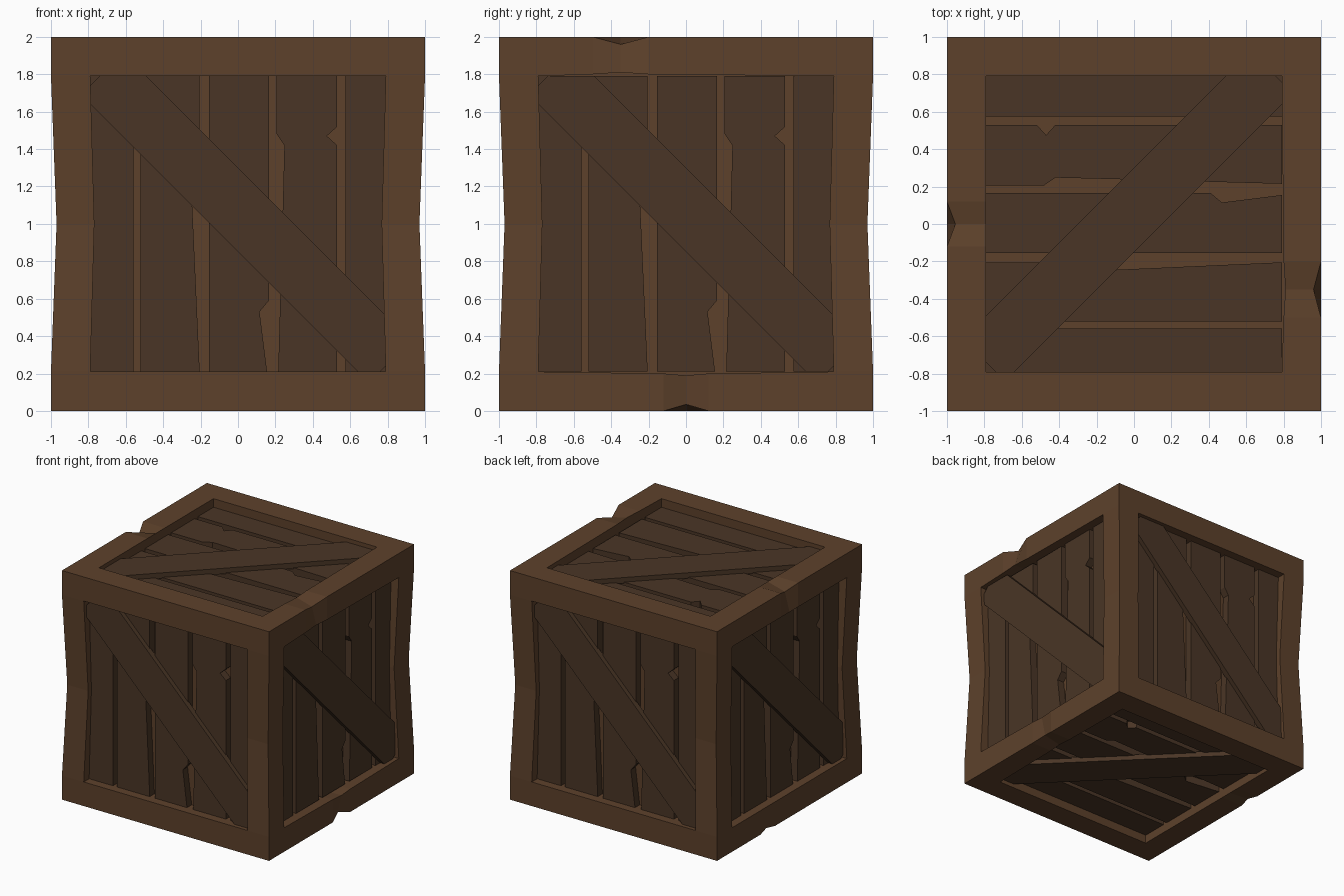
import bpy
import bmesh
from mathutils import Vector, Matrix

cube = bpy.data.objects.get("Cube")
if cube:
    bpy.data.objects.remove(cube, do_unlink=True)

X, Y, Z = Vector((1, 0, 0)), Vector((0, 1, 0)), Vector((0, 0, 1))
CENTRE = Z
IN = 0.79       # half width of the panel openings
FLOOR, PLANK, BRACE = 0.86, 0.925, 0.965


def make_material(name, colour):
    mat = bpy.data.materials.new(name)
    mat.use_nodes = True
    mat.diffuse_color = colour
    bsdf = mat.node_tree.nodes["Principled BSDF"]
    bsdf.inputs["Base Color"].default_value = colour
    bsdf.inputs["Roughness"].default_value = 0.9
    return mat


light_wood = make_material("light_wood", (0.11, 0.053, 0.024, 1))
dark_wood = make_material("dark_wood", (0.068, 0.036, 0.019, 1))


def finish(bm, name, mat):
    bmesh.ops.recalc_face_normals(bm, faces=bm.faces)
    mesh = bpy.data.meshes.new(name)
    bm.to_mesh(mesh)
    bm.free()
    mesh.materials.append(mat)
    obj = bpy.data.objects.new(name, mesh)
    bpy.context.collection.objects.link(obj)
    return obj


def loft(bm, rings):
    """Skin a list of equal point rings and cap both ends."""
    rows = [[bm.verts.new(p) for p in ring] for ring in rings]
    for a, b in zip(rows, rows[1:]):
        for i in range(len(a)):
            j = (i + 1) % len(a)
            bm.faces.new((a[i], a[j], b[j], b[i]))
    bm.faces.new(rows[0][::-1])
    bm.faces.new(rows[-1])


def beam(bm, along, p, q, stations):
    """Edge beam; each station is (position, inner, outer, corner) offsets."""
    rings = []
    for t, inner, outer, corner in stations:
        lo, hi, c = IN + inner, 1 + outer, 1 + corner
        section = ((lo, lo), (hi, lo), (c, c), (lo, hi))
        rings.append([CENTRE + along * t + p * a + q * b for a, b in section])
    loft(bm, rings)


def notched(at, half, depth, inner):
    """Stations for a rail with one chipped outer edge."""
    return ((-IN, 0, 0, 0), (at - half, inner / 2, 0, 0), (at, inner, 0, -depth),
            (at + half, inner / 2, 0, 0), (IN, 0, 0, 0))


# Frame: waisted corner posts, straight rails and chipped rails
frame = bmesh.new()
post = ((-1, 0, 0, 0), (-IN, 0, 0, 0), (0, -0.022, -0.03, -0.03),
        (IN, 0, 0, 0), (1, 0, 0, 0))
straight = ((-IN, 0, 0, 0), (IN, 0, 0, 0))
chips = {(1, 1): notched(-0.35, 0.15, 0.04, 0.02),
         (-1, 1): notched(0, 0.12, 0.045, 0),
         (1, -1): notched(0, 0.12, 0.035, -0.02 * -1),
         (-1, -1): notched(0.3, 0.1, 0.015, 0)}
for a in (1, -1):
    for b in (1, -1):
        beam(frame, Z, X * a, Y * b, post)
        beam(frame, X, Y * a, Z * b, straight)
        beam(frame, Y, X * a, Z * b, chips[a, b])
finish(frame, "frame", light_wood)

# Inner box seen between the planks
core = bmesh.new()
bmesh.ops.create_cube(core, size=2 * FLOOR, matrix=Matrix.Translation(CENTRE))
finish(core, "inner_box", light_wood)

# Plank edges from bottom to top: left side, then right side
PLANKS = (
    (((-IN, -IN), (-IN, IN)), ((-0.56, -IN), (-0.56, IN))),
    (((-0.52, -IN), (-0.52, IN)),
     ((-0.205, -IN), (-0.245, 0.1), (-0.205, 0.25), (-0.205, IN))),
    (((-0.155, -IN), (-0.155, IN)),
     ((0.155, -IN), (0.115, -0.47), (0.165, -0.41), (0.165, IN))),
    (((0.215, -IN), (0.24, 0.1), (0.248, 0.42), (0.207, 0.48), (0.207, IN)),
     ((0.53, -IN), (0.53, 0.42), (0.475, 0.47), (0.53, 0.52), (0.53, IN))),
    (((0.575, -IN), (0.575, IN)), ((IN, -IN), (IN, IN))),
)
BRACE_OUTLINE = ((-IN, 0.64), (-IN, 0.74), (-0.74, IN), (-0.49, IN),
                 (IN, -0.49), (IN, -0.76), (0.76, -IN), (0.64, -IN))


def slab(bm, u, v, outline, low, high):
    n = u.cross(v)
    loft(bm, [[CENTRE + u * a + v * b + n * h for a, b in outline]
              for h in (low, high)])


# Each panel has its own across and along directions
PANELS = {"front": (X, Z), "back": (-X, Z), "left": (Y, Z), "right": (-Y, Z),
          "top": (Y, -X), "bottom": (Y, X)}
for side, (u, v) in PANELS.items():
    boards = bmesh.new()
    for left, right in PLANKS:
        slab(boards, u, v, right + left[::-1], FLOOR - 0.02, PLANK)
    finish(boards, side + "_planks", dark_wood)

    brace = bmesh.new()
    slab(brace, u, v, BRACE_OUTLINE, PLANK - 0.01, BRACE)
    finish(brace, side + "_brace", dark_wood)
